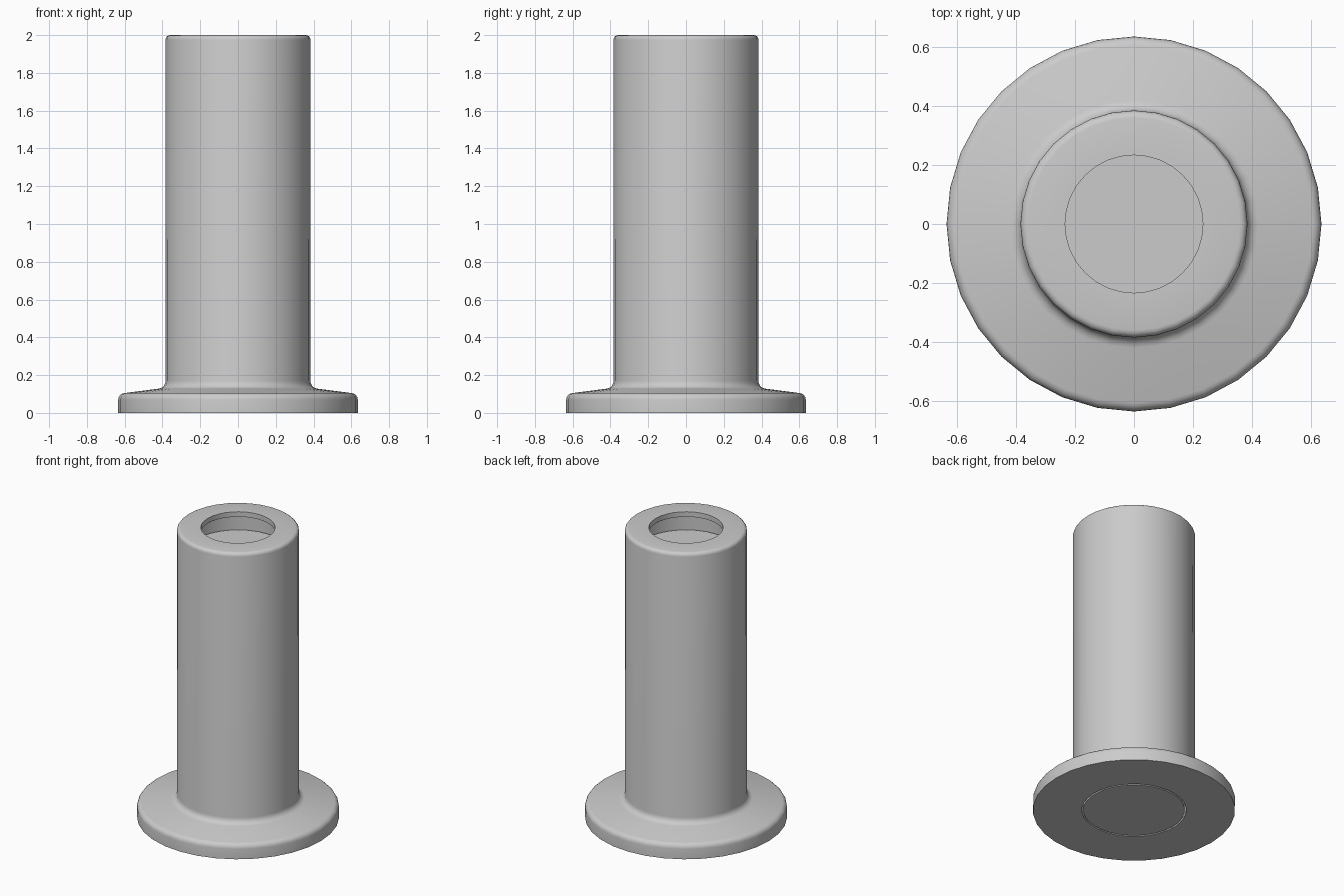
import bpy, bmesh
from math import pi, sin, cos, radians

cube = bpy.data.objects.get("Cube")
if cube:
    bpy.data.objects.remove(cube, do_unlink=True)

SIDES = 32

grey = bpy.data.materials.new("light_grey")
grey.use_nodes = True
COLOUR = (0.6, 0.6, 0.6, 1)
grey.diffuse_color = COLOUR
grey.node_tree.nodes["Principled BSDF"].inputs["Base Color"].default_value = COLOUR


def arc(cx, cz, r, start, end, steps=4):
    """Points of a rounded corner in the (radius, height) plane."""
    angles = [radians(start + (end - start) * i / steps) for i in range(steps + 1)]
    return [(cx + r * cos(a), cz + r * sin(a)) for a in angles]


def lathe(name, profile, closed):
    """Turn a (radius, height) profile around the z axis."""
    bm = bmesh.new()
    verts = [bm.verts.new((r, 0, z)) for r, z in profile]
    pairs = list(zip(verts, verts[1:]))
    if closed:
        pairs.append((verts[-1], verts[0]))
    edges = [bm.edges.new(p) for p in pairs]
    bmesh.ops.spin(bm, geom=verts + edges, cent=(0, 0, 0), axis=(0, 0, 1),
                   angle=2 * pi, steps=SIDES)
    bmesh.ops.remove_doubles(bm, verts=bm.verts[:], dist=0.0001)
    bmesh.ops.recalc_face_normals(bm, faces=bm.faces[:])
    mesh = bpy.data.meshes.new(name)
    bm.to_mesh(mesh)
    bm.free()
    mesh.materials.append(grey)
    obj = bpy.data.objects.new(name, mesh)
    bpy.context.collection.objects.link(obj)
    bpy.ops.object.select_all(action="DESELECT")
    obj.select_set(True)
    bpy.context.view_layer.objects.active = obj
    bpy.ops.object.shade_smooth_by_angle(angle=radians(40))
    return obj


# Flanged tube: rounded flange, filleted neck, rounded rim, thin lip over a wider bore
BORE = 0.328
tube = [(BORE, 0), (0.634, 0)]
tube += arc(0.599, 0.07, 0.035, 0, 80)
tube += arc(0.425, 0.17, 0.042, 262, 180)
tube += arc(0.359, 1.975, 0.025, 0, 90)
tube += [(0.233, 2.0), (0.233, 1.965), (BORE, 1.965)]
lathe("flanged_tube", tube, closed=True)

# Core filling the bore up to just below the lip
CORE = 0.318
lathe("inner_core", [(0, 0), (CORE, 0), (CORE, 1.835), (0, 1.835)], closed=False)
